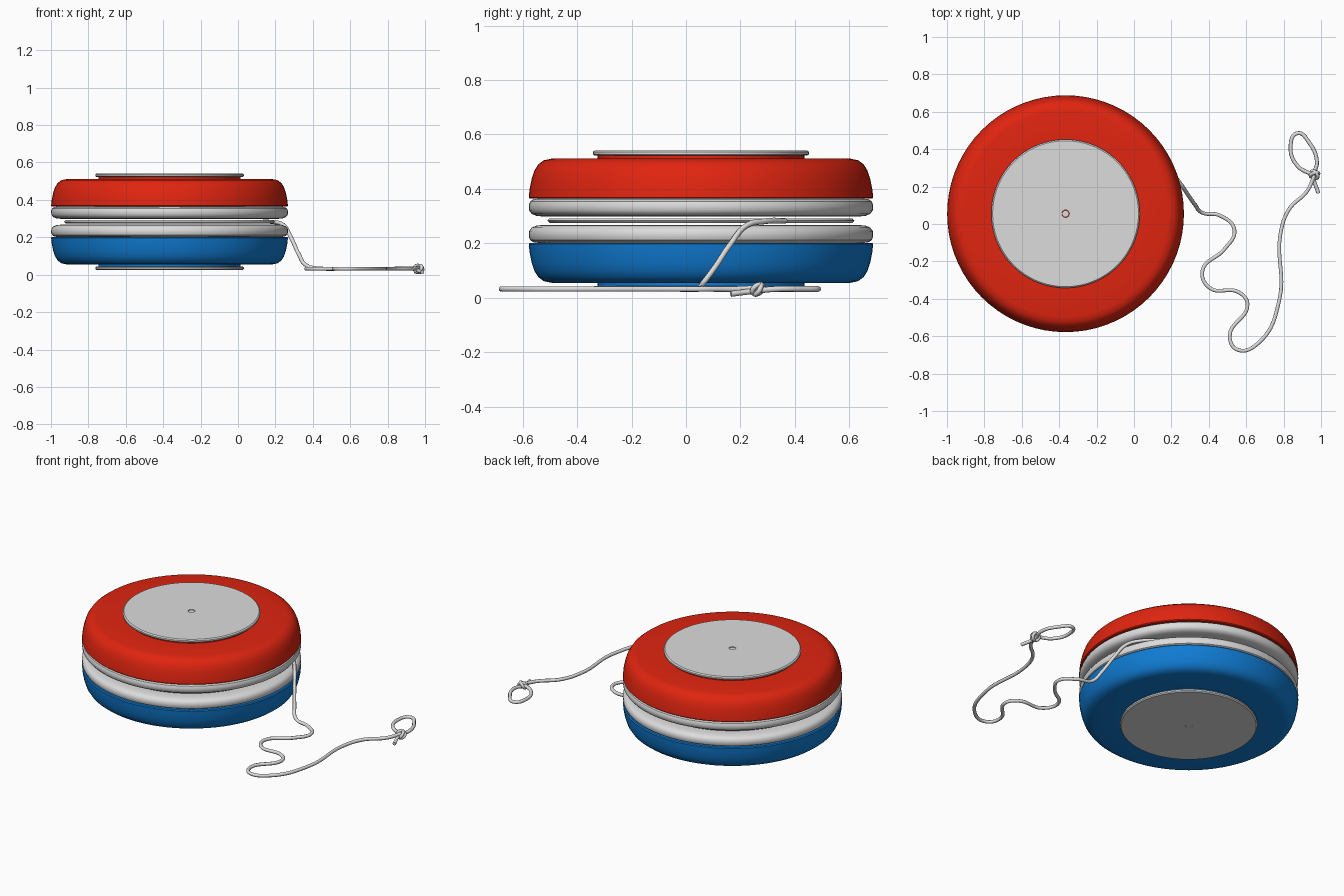
import bpy, bmesh, math
from mathutils import Matrix, Vector

cube = bpy.data.objects.get("Cube")
if cube:
    bpy.data.objects.remove(cube, do_unlink=True)

CENTRE = Vector((-0.366, 0.055, 0.283))
SEGMENTS = 72


def material(name, colour):
    m = bpy.data.materials.new(name)
    m.use_nodes = True
    m.diffuse_color = (*colour, 1)
    m.node_tree.nodes["Principled BSDF"].inputs["Base Color"].default_value = (*colour, 1)
    return m


red = material("red plastic", (0.75, 0.018, 0.005))
blue = material("blue plastic", (0.005, 0.2, 0.65))
grey = material("light grey", (0.72, 0.72, 0.72))


def lathe(name, profile, mat, side=1, closed=False):
    """Spin a (radius, height from middle) profile; side -1 flips it downward."""
    bm = bmesh.new()
    verts = [bm.verts.new((r, 0, side * h)) for r, h in profile]
    pairs = list(zip(verts, verts[1:]))
    if closed:
        pairs.append((verts[-1], verts[0]))
    edges = [bm.edges.new(p) for p in pairs]
    bmesh.ops.spin(bm, geom=verts + edges, axis=(0, 0, 1), cent=(0, 0, 0),
                   angle=math.tau, steps=SEGMENTS, use_duplicate=False)
    bmesh.ops.remove_doubles(bm, verts=bm.verts, dist=0.0003)
    bmesh.ops.recalc_face_normals(bm, faces=bm.faces)
    mesh = bpy.data.meshes.new(name)
    bm.to_mesh(mesh)
    bm.free()
    mesh.materials.append(mat)
    ob = bpy.data.objects.new(name, mesh)
    ob.location = CENTRE
    bpy.context.collection.objects.link(ob)
    bpy.ops.object.select_all(action="DESELECT")
    ob.select_set(True)
    bpy.context.view_layer.objects.active = ob
    bpy.ops.object.shade_smooth_by_angle(angle=math.radians(35))
    return ob


# Profiles for one half, measured from the middle plane
shell = [(0, 0.081), (0.628, 0.081), (0.633, 0.086), (0.630, 0.115), (0.622, 0.155),
         (0.612, 0.185), (0.598, 0.207), (0.578, 0.222), (0.55, 0.228),
         (0.38, 0.229), (0.38, 0.241), (0, 0.241)]
band = [(0, 0.015), (0.575, 0.015), (0.605, 0.018), (0.622, 0.025), (0.632, 0.038),
        (0.633, 0.058), (0.628, 0.071), (0.616, 0.079), (0.6, 0.081), (0, 0.081)]
cap = [(0.02, 0.239), (0.39, 0.239), (0.397, 0.244), (0.397, 0.253),
       (0.39, 0.259), (0.02, 0.259)]
pin = [(0, 0.239), (0.018, 0.239), (0.018, 0.255), (0, 0.255)]

for label, side, colour in (("upper", 1, red), ("lower", -1, blue)):
    lathe(label + "_shell", shell, colour, side)
    lathe(label + "_band", band, grey, side)
    lathe(label + "_cap", cap, grey, side, closed=True)
    lathe(label + "_axle_end", pin, grey, side)

# Wound string between the halves
winding = [(0, -0.009), (0.556, -0.009), (0.565, 0), (0.556, 0.009), (0, 0.009)]
lathe("wound_string", winding, grey)


def cord(name, points, radius, cyclic=False):
    """Round tube following a smooth path."""
    curve = bpy.data.curves.new(name, "CURVE")
    curve.dimensions = "3D"
    curve.bevel_depth = radius
    curve.bevel_resolution = 2
    curve.resolution_u = 8
    curve.use_fill_caps = True
    spline = curve.splines.new("BEZIER")
    spline.bezier_points.add(len(points) - 1)
    for p, co in zip(spline.bezier_points, points):
        p.co = co
        p.handle_left_type = p.handle_right_type = "AUTO"
    spline.use_cyclic_u = cyclic
    curve.materials.append(grey)
    ob = bpy.data.objects.new(name, curve)
    bpy.context.collection.objects.link(ob)
    return ob


# Loose string: drops off the winding, then lies flat in bends
drop = [(0.1, 0.365, 0.283), (0.19, 0.29, 0.281), (0.245, 0.22, 0.264),
        (0.285, 0.162, 0.195), (0.325, 0.105, 0.11), (0.365, 0.06, 0.05)]
bends = [(0.46, 0.045), (0.537, -0.032), (0.484, -0.134), (0.366, -0.25),
         (0.405, -0.342), (0.56, -0.365), (0.607, -0.428), (0.512, -0.6),
         (0.555, -0.673), (0.671, -0.631), (0.778, -0.401), (0.783, -0.053),
         (0.83, 0.08), (0.925, 0.175)]
cord("loose_string", drop + [(x, y, 0.032) for x, y in bends] + [(0.965, 0.26, 0.036)], 0.0105)

# Finger loop and tail
loop = [(0.965, 0.26, 0.036), (0.875, 0.31, 0.032), (0.837, 0.41, 0.032),
        (0.872, 0.485, 0.032), (0.94, 0.43, 0.032), (0.978, 0.33, 0.032),
        (0.96, 0.255, 0.025), (0.986, 0.165, 0.014)]
cord("finger_loop", loop, 0.0105)

# Knot: two tilted turns around the string
for i, (tilt, turn) in enumerate(((62, 20), (55, -50))):
    rot = Matrix.Rotation(math.radians(turn), 3, "Z") @ Matrix.Rotation(math.radians(tilt), 3, "X")
    ring = [Vector((0.965, 0.264, 0.031)) + rot @ Vector((0.023 * math.cos(a), 0.021 * math.sin(a), 0))
            for a in (math.tau * k / 8 for k in range(8))]
    cord("knot_turn_%d" % (i + 1), ring, 0.0095, cyclic=True)
